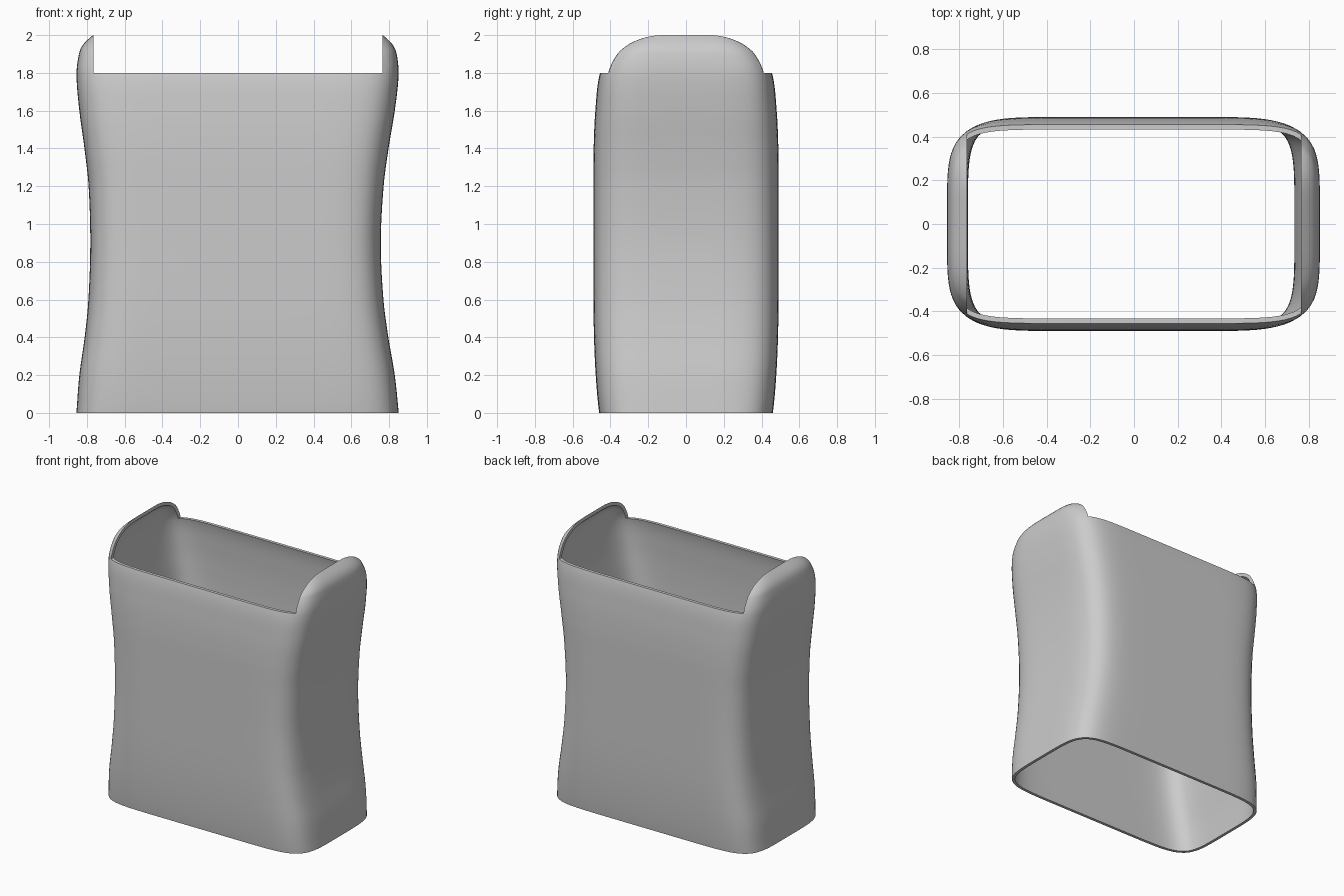
import bpy, bmesh, math
from mathutils import Vector

if "Cube" in bpy.data.objects:
    bpy.data.objects.remove(bpy.data.objects["Cube"], do_unlink=True)

WALL, NOTCH_X, NOTCH_Z = 0.022, 0.765, 1.8
POW_X, POW_Y, CORNER = 8.4, 5, 0.9

# Profile stations: height, right (-x) half width, left (+x) half width, half depth
STATIONS = [
    (-0.1, 0.865, 0.86, 0.44), (0.01, 0.855, 0.85, 0.461), (0.2, 0.84, 0.83, 0.478),
    (0.4, 0.812, 0.796, 0.487), (0.6, 0.792, 0.77, 0.49), (0.9, 0.782, 0.756, 0.49),
    (1.2, 0.791, 0.771, 0.49), (1.4, 0.813, 0.797, 0.489), (1.6, 0.84, 0.83, 0.48),
    (1.79, 0.855, 0.85, 0.458), (1.9, 0.842, 0.84, 0.41), (1.95, 0.82, 0.818, 0.36),
    (2.0, 0.767, 0.767, 0.29), (2.02, 0.735, 0.735, 0.26),
]


def smooth_profile(points, steps=6):
    """Cubic interpolation through the stations, by height."""
    pts = [Vector(p) for p in points]
    slopes = []
    for i in range(len(pts)):
        a, b = pts[max(i - 1, 0)], pts[min(i + 1, len(pts) - 1)]
        slopes.append((b - a) / (b[0] - a[0]))
    out = []
    for i in range(len(pts) - 1):
        h = pts[i + 1][0] - pts[i][0]
        for k in range(steps):
            t = k / steps
            out.append(pts[i] * (2*t**3 - 3*t**2 + 1) + slopes[i] * h * (t**3 - 2*t**2 + t)
                       + pts[i + 1] * (3*t**2 - 2*t**3) + slopes[i + 1] * h * (t**3 - t**2))
    return out + [pts[-1]]


def rounded_rectangle(side=18, front=30):
    """Unit outline, anticlockwise: broad flat front, gently bowed sides."""
    top = (1 - CORNER ** POW_X) ** (1 / POW_Y)
    quarter = []
    for i in range(side):
        y = top * i / side
        quarter.append(((1 - y ** POW_Y) ** (1 / POW_X), y))
    for i in range(front + 1):
        x = CORNER * (1 - i / front)
        quarter.append((x, (1 - x ** POW_X) ** (1 / POW_Y)))
    there, back = quarter[:-1], quarter[:0:-1]
    return (there + [(-x, y) for x, y in back]
            + [(-x, -y) for x, y in there] + [(x, -y) for x, y in back])


def cutter(name, size, centre):
    bpy.ops.mesh.primitive_cube_add(size=1, location=centre)
    ob = bpy.context.object
    ob.name, ob.scale, ob.hide_render = name, size, True
    return ob


# Sleeve surface
bm = bmesh.new()
outline = rounded_rectangle()
rings = [[bm.verts.new((u * (left if u > 0 else right), v * depth, z)) for u, v in outline]
         for z, right, left, depth in smooth_profile(STATIONS)]
for low, high in zip(rings, rings[1:]):
    for i in range(len(outline)):
        j = (i + 1) % len(outline)
        bm.faces.new((low[i], low[j], high[j], high[i]))
mesh = bpy.data.meshes.new("sleeve")
bm.to_mesh(mesh)
bm.free()
sleeve = bpy.data.objects.new("sleeve", mesh)
bpy.context.collection.objects.link(sleeve)

# Wall thickness, top notch and flat bottom
solid = sleeve.modifiers.new("wall", 'SOLIDIFY')
solid.thickness, solid.offset = WALL, -1
cutters = [cutter("notch_cutter", (2 * NOTCH_X, 2, 1), (0, 0, NOTCH_Z + 0.5)),
           cutter("base_cutter", (3, 2, 1), (0, 0, -0.5))]
for c in cutters:
    cut = sleeve.modifiers.new(c.name, 'BOOLEAN')
    cut.object, cut.operation, cut.solver = c, 'DIFFERENCE', 'EXACT'

bpy.ops.object.select_all(action='DESELECT')
sleeve.select_set(True)
bpy.context.view_layer.objects.active = sleeve
for name in [m.name for m in sleeve.modifiers]:
    bpy.ops.object.modifier_apply(modifier=name)
for c in cutters:
    bpy.data.objects.remove(c, do_unlink=True)
bpy.ops.object.shade_smooth_by_angle(angle=math.radians(35))

# Colour
grey = bpy.data.materials.new("plain_grey")
grey.use_nodes = True
grey.diffuse_color = (0.6, 0.6, 0.6, 1)
grey.node_tree.nodes["Principled BSDF"].inputs["Base Color"].default_value = (0.6, 0.6, 0.6, 1)
sleeve.data.materials.clear()
sleeve.data.materials.append(grey)
